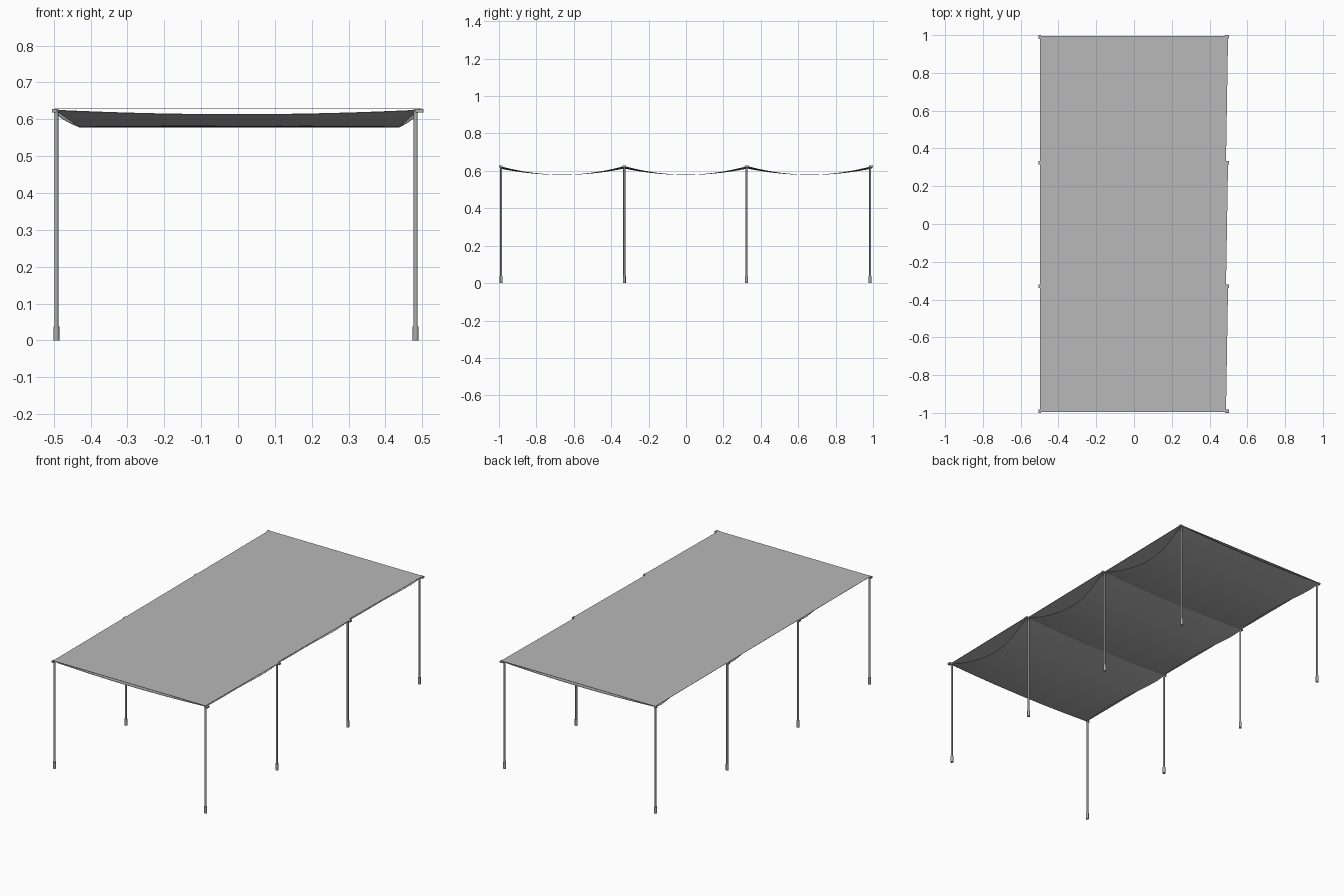
import bpy, bmesh, math

if "Cube" in bpy.data.objects:
    bpy.data.objects.remove(bpy.data.objects["Cube"])


def material(name, value):
    m = bpy.data.materials.new(name)
    m.diffuse_color = (*value, 1)
    m.use_nodes = True
    m.node_tree.nodes["Principled BSDF"].inputs["Base Color"].default_value = m.diffuse_color
    return m


FABRIC = material("grey fabric", (0.48, 0.48, 0.48))
METAL = material("grey metal", (0.42, 0.41, 0.42))

POST_X = (-0.493, 0.482)
POST_Y = (-0.988, -0.33, 0.324, 0.984)
SEAM_Y = (-0.995, -0.33, 0.328, 0.995)
TOP = 0.629


def finish(bm, name, mat, angle=None):
    bmesh.ops.recalc_face_normals(bm, faces=bm.faces)
    me = bpy.data.meshes.new(name)
    bm.to_mesh(me)
    bm.free()
    me.materials.append(mat)
    ob = bpy.data.objects.new(name, me)
    bpy.context.collection.objects.link(ob)
    if angle:
        bpy.context.view_layer.objects.active = ob
        ob.select_set(True)
        bpy.ops.object.shade_smooth_by_angle(angle=math.radians(angle))
        ob.select_set(False)
    return ob


def sheet(name, nx, ny, point, thickness):
    """Grid surface from point(u, t), given a thin downward thickness."""
    bm = bmesh.new()
    rows = []
    for k in (0, -thickness):
        rows.append([[bm.verts.new((x, y, z + k))
                      for x, y, z in (point(i / nx, j / ny) for i in range(nx + 1))]
                     for j in range(ny + 1)])
    up, low = rows
    for j in range(ny):
        for i in range(nx):
            for g in (up, low):
                bm.faces.new((g[j][i], g[j][i + 1], g[j + 1][i + 1], g[j + 1][i]))
    # close the rim
    rim = [(0, i) for i in range(nx)] + [(j, nx) for j in range(ny)]
    rim += [(ny, i) for i in range(nx, 0, -1)] + [(j, 0) for j in range(ny, 0, -1)]
    for (a, b), (c, d) in zip(rim, rim[1:] + rim[:1]):
        bm.faces.new((up[a][b], up[c][d], low[c][d], low[a][b]))
    return finish(bm, name, FABRIC, 30)


# Flat roof panel and sagging lining in each bay
for n in range(3):
    y0, y1 = SEAM_Y[n], SEAM_Y[n + 1]

    def flat(u, t):
        right = 0.487 + 0.011 * t
        return -0.498 + u * (right + 0.498), y0 + t * (y1 - y0), TOP

    def sagging(u, t):
        sag = 1 - (2 * t - 1) ** 2
        inset = 0.065 * (sag if t < 0.5 else sag ** 1.8)
        left, right = -0.496 + inset, 0.49 - inset * 0.8
        droop = 0.012 * (1 - (2 * u - 1) ** 2)
        z = (TOP - 0.003 - droop) * (1 - sag) + 0.580 * sag
        return left + u * (right - left), y0 + t * (y1 - y0), z

    sheet(f"roof_panel_{n + 1}", 1, 1, flat, 0.0015)
    sheet(f"sagging_lining_{n + 1}", 16, 24, sagging, 0.0015)


def tube(bm, x, y, z0, z1, r, sides=12):
    res = bmesh.ops.create_cone(bm, cap_ends=True, segments=sides,
                                radius1=r, radius2=r, depth=z1 - z0)
    bmesh.ops.translate(bm, verts=res["verts"], vec=(x, y, (z0 + z1) / 2))


def box(bm, x, y, z, sx, sy, sz):
    res = bmesh.ops.create_cube(bm, size=1)
    bmesh.ops.scale(bm, verts=res["verts"], vec=(sx, sy, sz))
    bmesh.ops.translate(bm, verts=res["verts"], vec=(x, y, z))


# Slim posts with foot sleeves and corner tabs holding the fabric
for i, x in enumerate(POST_X):
    for j, y in enumerate(POST_Y):
        bm = bmesh.new()
        tube(bm, x, y, 0.03, TOP, 0.0055)
        finish(bm, f"post_{i}_{j}", METAL, 40)
        bm = bmesh.new()
        tube(bm, x, y, 0, 0.038, 0.008)
        finish(bm, f"foot_sleeve_{i}_{j}", METAL, 40)
        bm = bmesh.new()
        outer = -0.505 if i == 0 else 0.503
        end = {0: -1.0, 3: 1.0}.get(j)
        cy = y if end is None else end - math.copysign(0.009, end)
        box(bm, (x + outer) / 2, cy, 0.6235, abs(outer - x), 0.018, 0.009)
        finish(bm, f"corner_tab_{i}_{j}", METAL)
